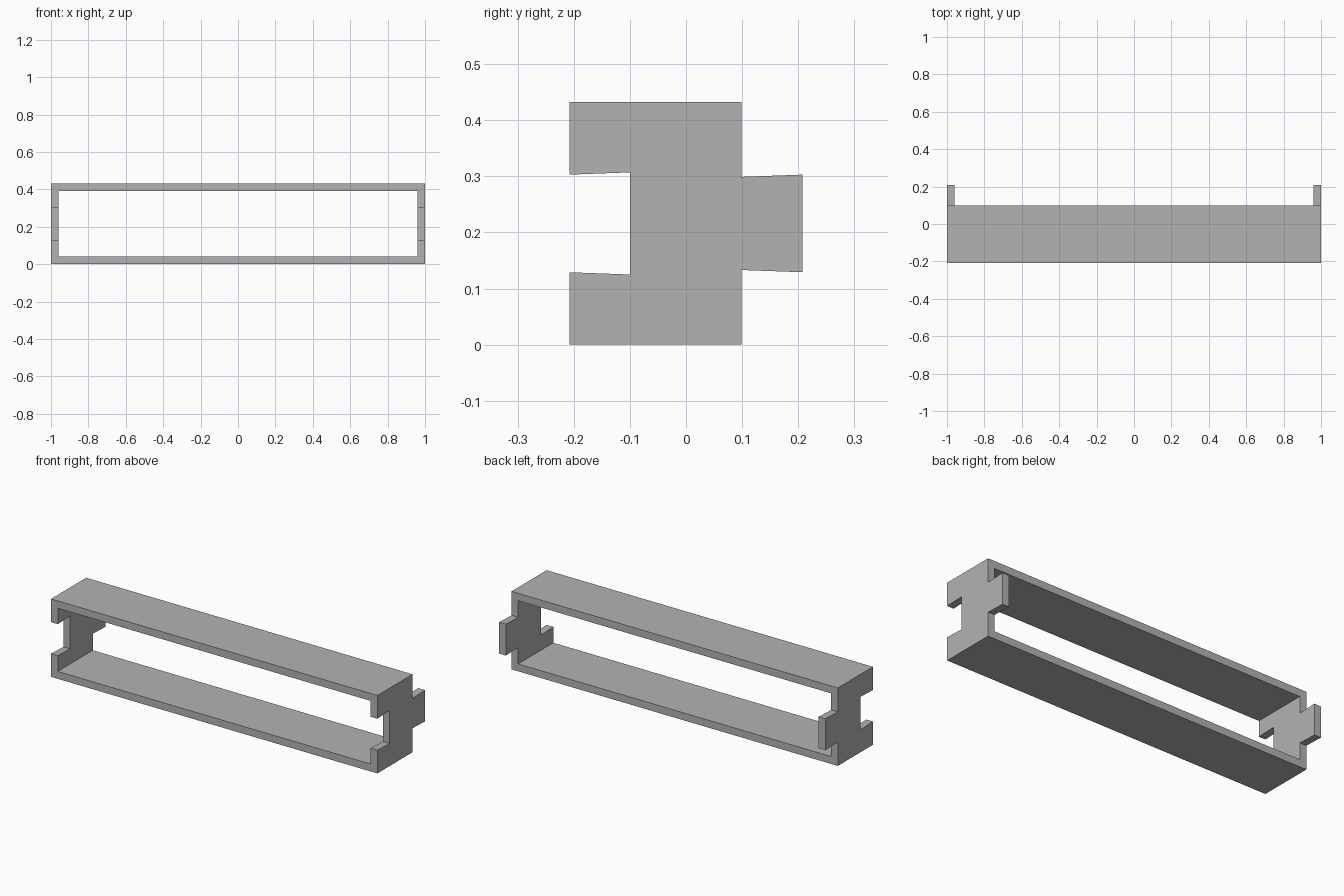
import bpy
import bmesh

cube = bpy.data.objects.get("Cube")
if cube:
    bpy.data.objects.remove(cube, do_unlink=True)

HEIGHT = 0.432
MID = HEIGHT / 2
WALL = 0.041

grey = bpy.data.materials.new("plain grey")
grey.use_nodes = True
colour = (0.45, 0.45, 0.45, 1)
grey.diffuse_color = colour
grey.node_tree.nodes["Principled BSDF"].inputs["Base Color"].default_value = colour


def extrude_profile(name, points, half_length):
    """Prism along x from a closed (y, z) profile."""
    bm = bmesh.new()
    face = bm.faces.new([bm.verts.new((-half_length, y, z)) for y, z in points])
    side = bmesh.ops.extrude_face_region(bm, geom=[face])
    verts = [v for v in side["geom"] if isinstance(v, bmesh.types.BMVert)]
    bmesh.ops.translate(bm, verts=verts, vec=(2 * half_length, 0, 0))
    bmesh.ops.recalc_face_normals(bm, faces=bm.faces)
    mesh = bpy.data.meshes.new(name)
    bm.to_mesh(mesh)
    bm.free()
    mesh.materials.append(grey)
    obj = bpy.data.objects.new(name, mesh)
    bpy.context.collection.objects.link(obj)
    return obj


# Side outline: upper half with dovetail tab behind and notch in front, then mirrored
upper = [(0.208, 0.087), (0.099, 0.083), (0.099, MID),
         (-0.208, MID), (-0.208, 0.087), (-0.1, 0.091)]
outline = [(y, MID + h) for y, h in upper]
outline += [(y, MID - h) for y, h in reversed(upper)]
frame = extrude_profile("interlocking_frame", outline, 1)

# Rectangular opening from front to back
opening = [(-0.3, WALL), (0.3, WALL), (0.3, HEIGHT - WALL), (-0.3, HEIGHT - WALL)]
cutter = extrude_profile("opening_cutter", opening, 1 - WALL)
cutter.hide_render = True

cut = frame.modifiers.new("opening", 'BOOLEAN')
cut.operation = 'DIFFERENCE'
cut.solver = 'EXACT'
cut.object = cutter
bpy.context.view_layer.objects.active = frame
frame.select_set(True)
bpy.ops.object.modifier_apply(modifier=cut.name)
bpy.data.objects.remove(cutter, do_unlink=True)
